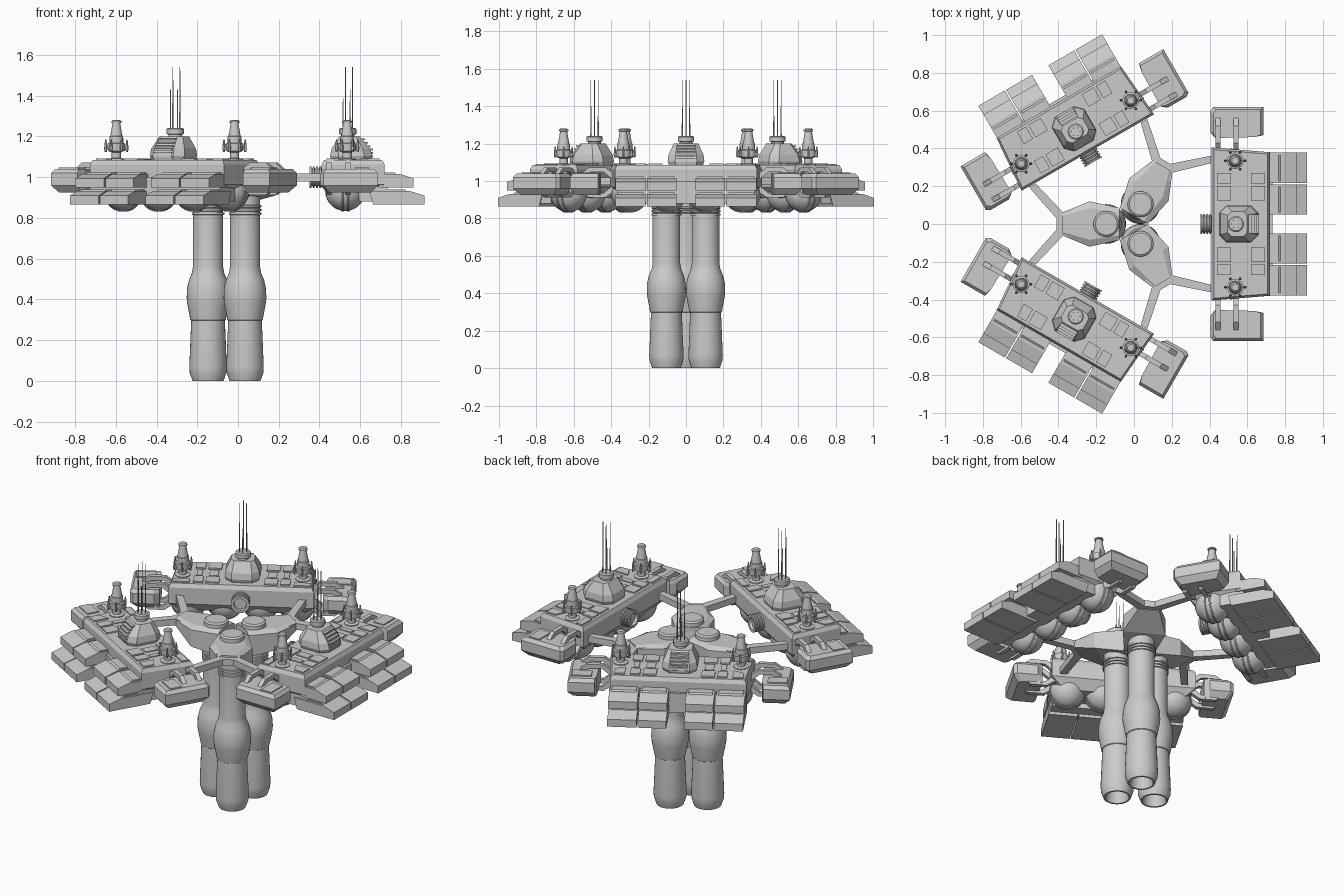
import bpy, bmesh
from math import sin, cos, pi, radians
from mathutils import Matrix, Vector

if "Cube" in bpy.data.objects:
    bpy.data.objects.remove(bpy.data.objects["Cube"])

CX = -0.026                      # symmetry axis of the three-fold layout
MODULES, COLUMNS = (0, 120, 240), (60, 180, 300)


def loft(bm, rings):
    """Skin a stack of equal-length point rings and cap both ends."""
    vs = [[bm.verts.new(p) for p in r] for r in rings]
    n = len(vs[0])
    for a, b in zip(vs, vs[1:]):
        for i in range(n):
            bm.faces.new((a[i], a[(i + 1) % n], b[(i + 1) % n], b[i]))
    bm.faces.new(vs[0])
    bm.faces.new(vs[-1])


def prism(bm, pts, lo, hi, plane):
    put = {'xy': lambda a, b, c: (a, b, c), 'xz': lambda a, b, c: (a, c, b),
           'yz': lambda a, b, c: (c, a, b)}[plane]
    loft(bm, [[put(a, b, c) for a, b in pts] for c in (lo, hi)])


def box(bm, x0, x1, y0, y1, z0, z1):
    prism(bm, [(x0, y0), (x1, y0), (x1, y1), (x0, y1)], z0, z1, 'xy')


def lathe(bm, prof, at=(0, 0, 0), seg=24, axis='z'):
    """Revolve (radius, height) pairs around z or x."""
    o, rings = Vector(at), []
    for r, h in prof:
        ring = []
        for i in range(seg):
            u, v = r * cos(2 * pi * i / seg), r * sin(2 * pi * i / seg)
            ring.append(o + Vector((u, v, h) if axis == 'z' else (h, u, v)))
        rings.append(ring)
    loft(bm, rings)


def emit(bm, name, angles=MODULES, smooth=False):
    """Turn a bmesh into a mesh shared by three rotated objects."""
    bmesh.ops.recalc_face_normals(bm, faces=bm.faces)
    me = bpy.data.meshes.new(name)
    bm.to_mesh(me)
    bm.free()
    for i, a in enumerate(angles):
        ob = bpy.data.objects.new(f"{name}_{i + 1}", me)
        ob.matrix_world = Matrix.Translation((CX, 0, 0)) @ Matrix.Rotation(radians(a), 4, 'Z')
        bpy.context.collection.objects.link(ob)
        if smooth and i == 0:
            bpy.ops.object.select_all(action='DESELECT')
            ob.select_set(True)
            bpy.context.view_layer.objects.active = ob
            bpy.ops.object.shade_smooth_by_angle(angle=radians(25))


def foot(xi, xo, yi, yo, z):
    return [(xi, -yi, z), (xo, -yo, z), (xo, yo, z), (xi, yi, z)]


# Platform hull with tapered keel and bevelled deck edge
bm = bmesh.new()
loft(bm, [foot(.48, .70, .33, .33, .91), foot(.437, .745, .405, .38, .965),
          foot(.437, .745, .405, .38, 1.062), foot(.449, .733, .393, .37, 1.085)])
box(bm, .62, .76, -.37, .37, .88, 1.0)
emit(bm, "hull")

# Raised deck panels and strips
bm = bmesh.new()
for s in (-1, 1):
    for y0, y1 in ((.125, .20), (.215, .27)):
        y0, y1 = sorted((s * y0, s * y1))
        box(bm, .465, .54, y0, y1, 1.08, 1.093)
        box(bm, .645, .72, y0, y1, 1.08, 1.093)
        box(bm, .555, .63, y0 + .012, y1 - .012, 1.08, 1.09)
    prism(bm, [(.46, s * .385), (.50, s * .385), (.50, s * .29), (.46, s * .29)], 1.08, 1.092, 'xy')
    prism(bm, [(.63, s * .30), (.72, s * .30), (.72, s * .36), (.66, s * .36)], 1.08, 1.092, 'xy')
emit(bm, "deck_panel")

# Two stepped rows of outboard armour plates
bm = bmesh.new()
for x0, x1, z0, z1 in ((.70, .887, .95, 1.017), (.67, .941, .865, .932)):
    prof = [(x0 + .02, z0), (x1, z0), (x1, z1 - .022), (x1 - .07, z1), (x0, z1)]
    for y0, y1 in ((.05, .208), (.216, .378)):
        for s in (-1, 1):
            prism(bm, prof, s * y0, s * y1, 'xz')
            prism(bm, [(x0, z1), (x1 - .085, z1), (x1 - .095, z1 + .007), (x0, z1 + .007)],
                  s * (y0 + .012), s * (y1 - .012), 'xz')
emit(bm, "armour_plate")

# Pods off both ends of the hull
bm = bmesh.new()
for s in (-1, 1):
    def pod(e, z):
        p = [(.455, .455), (.66, .46), (.711 - e, .47), (.711 - e, .62 - e),
             (.445 + e, .62 - e), (.431 + e, .60 - e), (.431 + e, .485)]
        return [(x, s * y, z) for x, y in p]
    loft(bm, [pod(.03, .925), pod(0, .96), pod(0, 1.02), pod(.015, 1.04)])
    y0, y1 = sorted((s * .49, s * .60))
    box(bm, .60, .67, y0, y1, 1.03, 1.047)
emit(bm, "end_pod")

# Bent brackets joining pods to hull, above and below
bm = bmesh.new()
bent = [(.36, 1.04), (.385, 1.04), (.43, 1.072), (.52, 1.072), (.575, 1.03),
        (.545, 1.02), (.51, 1.048), (.44, 1.048), (.395, 1.01), (.36, 1.01)]
for s in (-1, 1):
    for x in (.458, .552):
        prism(bm, [(s * y, z) for y, z in bent], x, x + .026, 'yz')
        prism(bm, [(s * y, 1.985 - z) for y, z in bent], x, x + .026, 'yz')
emit(bm, "pod_bracket")

# Spherical tanks under the hull with seam bands
bm = bmesh.new()
for y in (-.3, -.1, .1, .3):
    bmesh.ops.create_uvsphere(bm, u_segments=24, v_segments=14, radius=.098,
                              matrix=Matrix.Translation((.552, y, .932)))
    for h in (-.018, .012):
        lathe(bm, [(.099, h), (.101, h + .002), (.101, h + .008), (.099, h + .01)],
              (.552, y, .932), 28, 'x')
emit(bm, "tank", smooth=True)

# Faceted command cabin with louvres on the outboard face
def octo(x0, x1, w, c, z):
    return [(x0 + c, -w, z), (x1 - c, -w, z), (x1, -w + c, z), (x1, w - c, z),
            (x1 - c, w, z), (x0 + c, w, z), (x0, w - c, z), (x0, -w + c, z)]


bm = bmesh.new()
loft(bm, [octo(.488, .675, .085, .035, 1.07), octo(.478, .685, .098, .04, 1.105),
          octo(.485, .675, .094, .038, 1.14), octo(.522, .625, .066, .02, 1.2)])
for i in range(6):
    z = 1.098 + i * .017
    x = .688 - max(0, z - 1.135) * .8
    box(bm, x - .04, x, -.05, .05, z, z + .008)
emit(bm, "cabin")

# Mast base and whip antennas on the cabin roof
bm = bmesh.new()
lathe(bm, [(.034, 1.19), (.034, 1.21), (.043, 1.212), (.043, 1.236), (.036, 1.242)], (.565, 0, 0), 20)
emit(bm, "mast_base", smooth=True)
bm = bmesh.new()
for i, top in enumerate((1.54, 1.41, 1.54, 1.39, 1.54, 1.43)):
    a = i * pi / 3
    lathe(bm, [(.0032, 1.23), (.0022, top)], (.565 + .023 * cos(a), .023 * sin(a), 0), 5)
emit(bm, "antenna")

# Conical deck towers with collars and prongs
bm = bmesh.new()
for y in (-.335, .335):
    at = (.562, y, 0)
    lathe(bm, [(.042, 1.08), (.042, 1.09), (.023, 1.094), (.023, 1.122), (.042, 1.13),
               (.044, 1.165), (.035, 1.168), (.034, 1.2), (.030, 1.202), (.019, 1.265),
               (.025, 1.267), (.025, 1.275), (.018, 1.28)], at, 16)
    for i in range(6):
        c, s = cos(i * pi / 3), sin(i * pi / 3)
        q = Vector((.562, y, 0))
        lathe(bm, [(.005, 1.125), (.008, 1.14), (.006, 1.165), (.003, 1.185)],
              q + Vector((c, s, 0)) * .052, 6)
        t = Vector((-s, c, 0)) * .003
        r0, r1 = q + Vector((c, s, 0)) * .02, q + Vector((c, s, 0)) * .055
        loft(bm, [[r0 - t + Vector((0, 0, z)), r1 - t + Vector((0, 0, z)),
                   r1 + t + Vector((0, 0, z)), r0 + t + Vector((0, 0, z))] for z in (1.135, 1.15)])
emit(bm, "deck_tower", smooth=True)

# Ribbed docking port on the inner face
bm = bmesh.new()
prof = []
for i in range(4):
    h = .44 - i * .016
    prof += [(.044, h), (.044, h - .005), (.052, h - .006), (.052, h - .014)]
prof += [(.046, .378), (.036, .378), (.034, .395)]
lathe(bm, prof, (0, 0, 1.0), 24, 'x')
emit(bm, "docking_port", smooth=True)

# Long engine columns with bulge and open nozzle
bm = bmesh.new()
prof = [(.05, .07), (.066, .0), (.076, .0), (.090, .04), (.092, .07), (.083, .29), (.083, .297),
        (.087, .30), (.103, .385), (.105, .41), (.103, .455), (.094, .495), (.079, .53), (.074, .56),
        (.074, .81)]
for z in (.815, .833, .851):
    prof += [(.074, z), (.080, z + .002), (.080, z + .011), (.074, z + .013)]
prof += [(.074, .93), (.082, .94), (.082, .97), (.068, 1.02), (.068, 1.05), (.058, 1.058)]
lathe(bm, prof, (.121, 0, 0), 32)
emit(bm, "engine_column", COLUMNS, smooth=True)

# Forked struts reaching two neighbouring hulls, with a wedge root
bm = bmesh.new()
half = [(.30, .075), (.35, .062), (.495, .215), (.53, .195), (.385, .03)]
prism(bm, half + [(x, -y) for x, y in reversed(half)], .98, 1.018, 'xy')
sect = [(.05, .085, .88), (.21, .12, .91), (.355, .06, .975)]
loft(bm, [[(r, -w, z), (r, w, z), (r, w, 1.012), (r, w * .7, 1.028), (r, -w * .7, 1.028),
           (r, -w, 1.012)] for r, w, z in sect])
emit(bm, "strut", COLUMNS)
